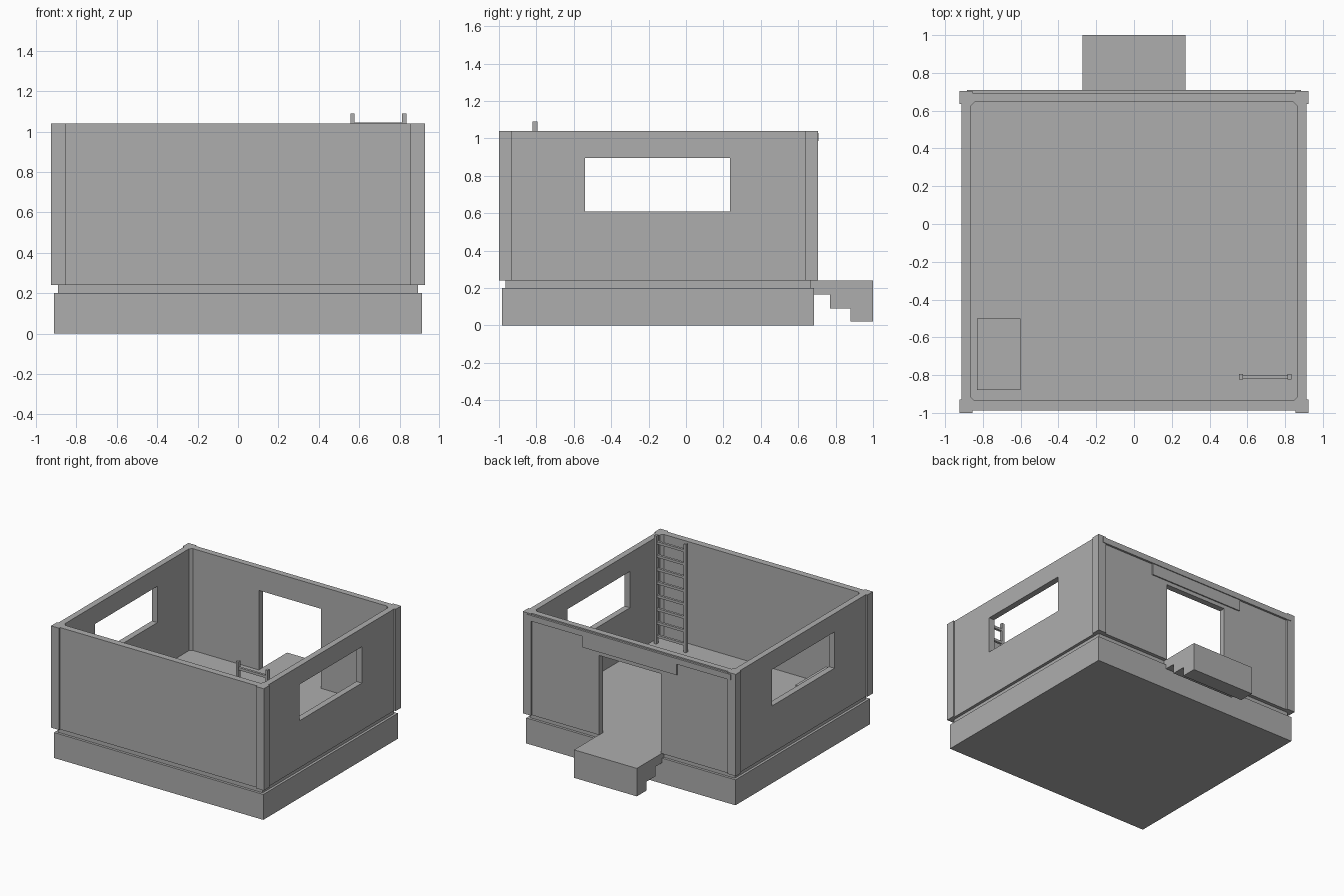
import bpy, bmesh

default = bpy.data.objects.get("Cube")
if default:
    bpy.data.objects.remove(default, do_unlink=True)

grey = bpy.data.materials.new("plain grey")
grey.use_nodes = True
grey.diffuse_color = (0.42, 0.42, 0.42, 1)
grey.node_tree.nodes["Principled BSDF"].inputs["Base Color"].default_value = (0.42, 0.42, 0.42, 1)


def finish(name, bm):
    bmesh.ops.recalc_face_normals(bm, faces=bm.faces)
    mesh = bpy.data.meshes.new(name)
    bm.to_mesh(mesh)
    bm.free()
    mesh.materials.append(grey)
    obj = bpy.data.objects.new(name, mesh)
    bpy.context.collection.objects.link(obj)
    return obj


def box(name, x, y, z, corner=0):
    """Box from (min, max) ranges, with optional chamfered upright edges."""
    bm = bmesh.new()
    bmesh.ops.create_cube(bm, size=1)
    for v in bm.verts:
        v.co = [r[0] if c < 0 else r[1] for c, r in zip(v.co, (x, y, z))]
    if corner:
        upright = [e for e in bm.edges if abs(e.verts[0].co.z - e.verts[1].co.z) > 0.01]
        bmesh.ops.bevel(bm, geom=upright, offset=corner, segments=1, affect='EDGES')
    return finish(name, bm)


def carve(obj, cutters):
    for cutter in cutters:
        cutter.hide_render = True
        mod = obj.modifiers.new("cut", 'BOOLEAN')
        mod.operation = 'DIFFERENCE'
        mod.solver = 'EXACT'
        mod.object = cutter
    bpy.context.view_layer.update()
    depsgraph = bpy.context.evaluated_depsgraph_get()
    mesh = bpy.data.meshes.new_from_object(obj.evaluated_get(depsgraph))
    obj.modifiers.clear()
    obj.data = mesh


# Foundation and the narrower floor slab on it
box("foundation", (-0.91, 0.91), (-0.985, 0.685), (0, 0.2))
box("floor_slab", (-0.89, 0.89), (-0.965, 0.665), (0.2, 0.24))

# Walls with room, windows and doorway cut out
room = box("room_cutter", (-0.865, 0.865), (-0.935, 0.645), (0.1, 1.3), 0.02)
windows = box("window_cutter", (-1.2, 1.2), (-0.54, 0.235), (0.61, 0.895))
doorway = box("doorway_cutter", (-0.27, 0.27), (0.4, 0.9), (0.1, 0.865))
walls = box("walls", (-0.913, 0.913), (-0.987, 0.693), (0.24, 1.04))
carve(walls, [room, windows, doorway])

# Raised corner posts wrapping the outside
for side, sx in (("left", 1), ("right", -1)):
    for end, y in (("front", (-1, -0.93)), ("back", (0.635, 0.705))):
        post = box(f"{end}_{side}_corner_post", sorted((sx * 0.855, sx * 0.925)), y, (0.24, 1.04))
        carve(post, [room])

for cutter in (room, windows, doorway):
    bpy.data.objects.remove(cutter, do_unlink=True)

# Rail and plate above the doorway
box("back_rail", (-0.885, 0.885), (0.69, 0.709), (0.985, 1.03))
box("door_plate", (-0.41, 0.41), (0.69, 0.702), (0.895, 0.985))

# Porch block with a stepped underside
profile = [(0.66, 0.24), (1, 0.24), (1, 0.02), (0.88, 0.02),
           (0.88, 0.09), (0.77, 0.09), (0.77, 0.165), (0.66, 0.165)]
bm = bmesh.new()
face = bm.faces.new([bm.verts.new((-0.273, y, z)) for y, z in profile])
extruded = bmesh.ops.extrude_face_region(bm, geom=[face])["geom"]
bmesh.ops.translate(bm, vec=(0.546, 0, 0),
                    verts=[v for v in extruded if isinstance(v, bmesh.types.BMVert)])
finish("porch", bm)

# Ladder inside the front wall
for side, x in (("right", 0.557), ("left", 0.813)):
    box(f"ladder_{side}_rail", (x, x + 0.02), (-0.822, -0.795), (0.24, 1.09))
for i in range(8):
    z = 1.025 - i * 0.105
    box(f"ladder_rung_{i + 1}", (0.57, 0.82), (-0.818, -0.799), (z, z + 0.02))

# Storage box on the floor
box("storage_box", (-0.83, -0.6), (-0.88, -0.5), (0.24, 0.41))
